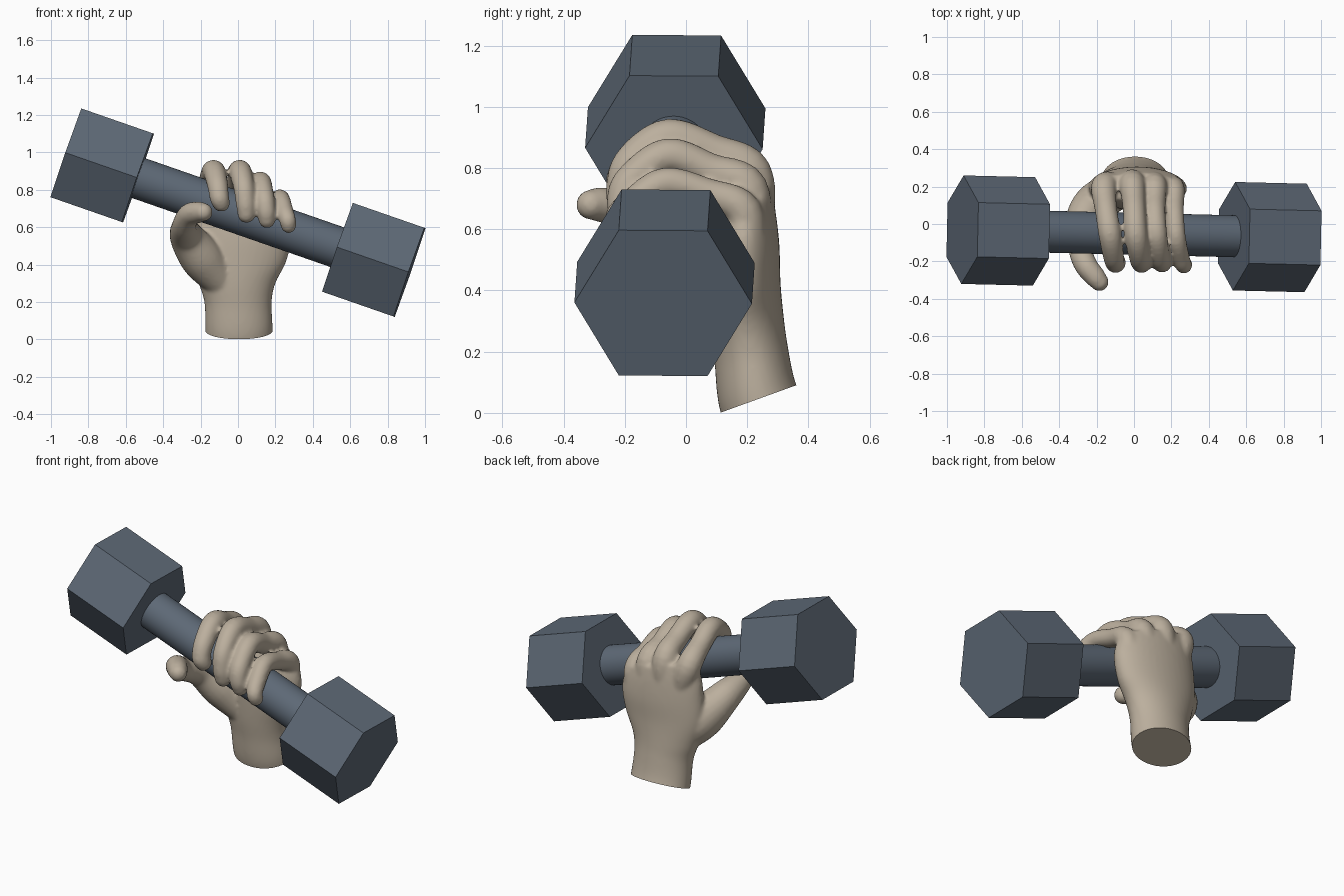
import bpy, bmesh, math
from mathutils import Vector, Matrix

if "Cube" in bpy.data.objects:
    bpy.data.objects.remove(bpy.data.objects["Cube"])


def make_object(name, bm, color):
    bmesh.ops.recalc_face_normals(bm, faces=bm.faces)
    mesh = bpy.data.meshes.new(name)
    bm.to_mesh(mesh)
    bm.free()
    obj = bpy.data.objects.new(name, mesh)
    bpy.context.collection.objects.link(obj)
    mat = bpy.data.materials.get(color[0]) or bpy.data.materials.new(color[0])
    mat.diffuse_color = color[1]
    mat.use_nodes = True
    mat.node_tree.nodes["Principled BSDF"].inputs["Base Color"].default_value = mat.diffuse_color
    mesh.materials.append(mat)
    return obj


def shade(obj, degrees):
    bpy.ops.object.select_all(action='DESELECT')
    obj.select_set(True)
    bpy.context.view_layer.objects.active = obj
    bpy.ops.object.shade_smooth_by_angle(angle=math.radians(degrees))


def loft(bm, rings):
    loops = [[bm.verts.new(p) for p in ring] for ring in rings]
    n = len(loops[0])
    for a, b in zip(loops, loops[1:]):
        for i in range(n):
            j = (i + 1) % n
            bm.faces.new((a[i], a[j], b[j], b[i]))
    bm.faces.new(loops[0][::-1])
    bm.faces.new(loops[-1])


def ellipse(c, u, v, n=32):
    return [c + u * math.cos(2 * math.pi * i / n) + v * math.sin(2 * math.pi * i / n)
            for i in range(n)]


def spline(points, steps=6):
    # Catmull-Rom through 4D or longer tuples
    p = [Vector(q) for q in points]
    p = [p[0] * 2 - p[1]] + p + [p[-1] * 2 - p[-2]]
    out = []
    for k in range(1, len(p) - 2):
        a, b, c, d = p[k - 1:k + 3]
        for s in range(steps):
            t = s / steps
            out.append(0.5 * (2 * b + (c - a) * t + (2 * a - 5 * b + 4 * c - d) * t * t
                              + (3 * b - a - 3 * c + d) * t ** 3))
    return out + [p[-2]]


def digit(bm, points, side):
    # Swept tube with varying radius and a rounded tip
    path = spline(points)
    rings = []
    for i, q in enumerate(path):
        a, b = path[max(i - 1, 0)], path[min(i + 1, len(path) - 1)]
        t = (b.xyz - a.xyz).normalized()
        v = t.cross(side).normalized()
        u = v.cross(t)
        rings.append(ellipse(q.xyz, u * q.w, v * q.w, 20))
    for k in range(1, 6):
        ang = k * math.pi / 2 / 5.3
        r = q.w * math.cos(ang)
        rings.append(ellipse(q.xyz + t * q.w * math.sin(ang), u * r, v * r, 20))
    loft(bm, rings)


STEEL = ("slate", (0.11, 0.14, 0.18, 1))
SKIN = ("skin", (0.50, 0.43, 0.34, 1))

# Dumbbell: tilted handle and two hexagonal heads
left, right = Vector((-0.726, -0.035, 0.93)), Vector((0.726, -0.07, 0.425))
axis = (right - left).normalized()
x_dir = Vector((0, 1, 0)).cross(axis).normalized()
y_dir = axis.cross(x_dir)
turn = Matrix((x_dir, y_dir, axis)).transposed().to_4x4()


def bar(name, center, sides, radius, length):
    bm = bmesh.new()
    bmesh.ops.create_cone(bm, cap_ends=True, segments=sides, radius1=radius,
                          radius2=radius, depth=length,
                          matrix=Matrix.Translation(center) @ turn)
    return make_object(name, bm, STEEL)


bar("left_head", left, 6, 0.29, 0.405)
bar("right_head", right, 6, 0.29, 0.405)
shade(bar("handle", (left + right) / 2, 48, 0.112, 1.2), 30)

# Palm and wrist: x, y, z, half width, half depth, pitch, roll (degrees)
sections = [
    (0.005, 0.270, -0.05, 0.180, 0.133, 20, 0),
    (0.005, 0.230, 0.07, 0.180, 0.131, 20, 0),
    (0.000, 0.212, 0.20, 0.180, 0.122, 12, 0),
    (-0.005, 0.200, 0.30, 0.205, 0.120, 6, 0),
    (0.005, 0.192, 0.42, 0.250, 0.117, 3, 3),
    (0.020, 0.190, 0.55, 0.264, 0.115, 0, 8),
    (0.027, 0.190, 0.66, 0.258, 0.102, 0, 14),
    (0.030, 0.195, 0.745, 0.225, 0.078, 0, 17),
]
hand = bmesh.new()
rings = []
for s in spline(sections, 5):
    pitch, roll = math.radians(s[5]), math.radians(s[6])
    u = Vector((math.cos(roll), 0, -math.sin(roll))) * s[3]
    v = Vector((0, math.cos(pitch), math.sin(pitch))) * s[4]
    rings.append(ellipse(Vector(s[:3]), u, v, 40))
loft(hand, rings)

# Four fingers curled over the handle: x, y, z, radius
fingers = [
    [(-.10, .20, .60, .075), (-.16, .20, .775, .070), (-.15, .08, .85, .060),
     (-.13, -.05, .90, .061), (-.11, -.17, .83, .056), (-.10, -.21, .76, .052),
     (-.09, -.205, .73, .048)],
    [(-.01, .21, .60, .080), (-.01, .21, .785, .070), (.00, .09, .85, .061),
     (.01, -.06, .90, .061), (.03, -.18, .82, .056), (.04, -.21, .73, .052),
     (.045, -.205, .67, .048)],
    [(.10, .20, .55, .080), (.11, .20, .735, .067), (.11, .08, .79, .058),
     (.12, -.06, .84, .058), (.14, -.18, .76, .054), (.15, -.21, .69, .050),
     (.155, -.20, .64, .046)],
    [(.18, .19, .50, .075), (.21, .185, .66, .062), (.215, .07, .715, .052),
     (.225, -.07, .75, .052), (.25, -.18, .68, .048), (.265, -.22, .64, .045),
     (.27, -.215, .61, .042)],
]
for f in fingers:
    digit(hand, f, Vector((1, 0, 0)))

# Thumb with fleshy base, wrapping below the handle
digit(hand, [(-.08, .18, .30, .09), (-.19, .12, .43, .115), (-.272, .03, .545, .093),
             (-.288, -.12, .605, .066), (-.26, -.215, .665, .062),
             (-.21, -.28, .68, .057), (-.185, -.31, .68, .050)], Vector((0.4, 0, 1)))

# Fuse the hand into one smooth skin
obj = make_object("hand", hand, SKIN)
mod = obj.modifiers.new("fuse", 'REMESH')
mod.mode = 'VOXEL'
mod.voxel_size = 0.010
mod = obj.modifiers.new("relax", 'SMOOTH')
mod.factor = 0.5
mod.iterations = 8
bpy.context.view_layer.objects.active = obj
for name in ("fuse", "relax"):
    bpy.ops.object.modifier_apply(modifier=name)

# Flat slanted cut at the wrist
bm = bmesh.new()
bm.from_mesh(obj.data)
cut = bmesh.ops.bisect_plane(bm, geom=bm.verts[:] + bm.edges[:] + bm.faces[:],
                             plane_co=(0, 0.235, 0.045), plane_no=(0, -0.34, 0.94),
                             clear_inner=True)
bmesh.ops.contextual_create(bm, geom=[e for e in cut["geom_cut"]
                                      if isinstance(e, bmesh.types.BMEdge)])
bm.to_mesh(obj.data)
bm.free()
shade(obj, 50)
